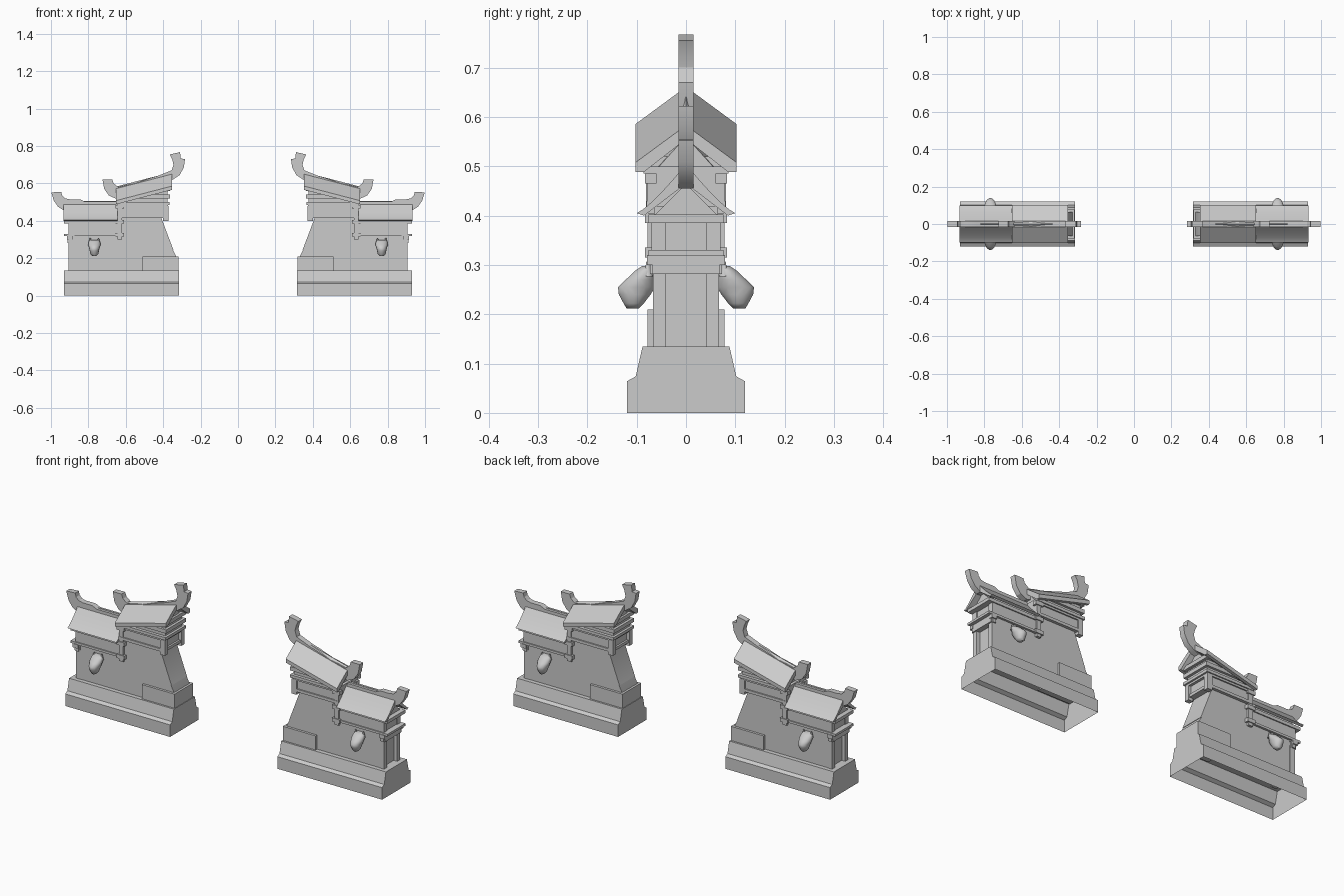
import bpy, bmesh, math
from mathutils import Vector

cube = bpy.data.objects.get("Cube")
if cube:
    bpy.data.objects.remove(cube)

stone = bpy.data.materials.new("grey stone")
stone.use_nodes = True
colour = (0.6, 0.6, 0.6, 1)
stone.diffuse_color = colour
stone.node_tree.nodes["Principled BSDF"].inputs["Base Color"].default_value = colour


def finish(name, bm, smooth=None, mirror_y=False):
    """Make the object and mirror it to the other gate half."""
    bmesh.ops.recalc_face_normals(bm, faces=bm.faces)
    mesh = bpy.data.meshes.new(name)
    bm.to_mesh(mesh)
    bm.free()
    mesh.materials.append(stone)
    ob = bpy.data.objects.new(name, mesh)
    bpy.context.collection.objects.link(ob)
    mod = ob.modifiers.new("Mirror", 'MIRROR')
    mod.use_axis = (True, mirror_y, False)
    mod.use_mirror_merge = False
    if smooth:
        bpy.ops.object.select_all(action='DESELECT')
        ob.select_set(True)
        bpy.context.view_layer.objects.active = ob
        bpy.ops.object.shade_smooth_by_angle(angle=math.radians(smooth))
    return ob


def prism(name, start, end, smooth=None, mirror_y=False, open_bottom=False):
    """Join two matching outlines with side faces and caps."""
    bm = bmesh.new()
    a = [bm.verts.new(p) for p in start]
    b = [bm.verts.new(p) for p in end]
    bm.faces.new(a)
    bm.faces.new(b[::-1])
    n = len(a)
    for i in range(n - 1 if open_bottom else n):
        j = (i + 1) % n
        bm.faces.new((a[i], b[i], b[j], a[j]))
    return finish(name, bm, smooth, mirror_y)


def plate(name, outline, half, smooth=None):
    """Side outline (x, z) extruded through the depth."""
    return prism(name, [(x, -half, z) for x, z in outline],
                 [(x, half, z) for x, z in outline], smooth)


def bar(name, outline, x0, x1, rise=0, smooth=None, **kw):
    """Cross-section (y, z) extruded along x, rising towards x0."""
    return prism(name, [(x0, y, z + rise) for y, z in outline],
                 [(x1, y, z) for y, z in outline], smooth, **kw)


def box(name, x0, x1, half, z0, z1):
    return plate(name, [(x0, z0), (x1, z0), (x1, z1), (x0, z1)], half)


def side_box(name, x0, x1, y0, y1, z0, z1):
    return bar(name, [(y0, z0), (y1, z0), (y1, z1), (y0, z1)], x0, x1, mirror_y=True)


def both_sides(right):
    return right + [(-y, z) for y, z in right[::-1] if y > 0]


# Hollow stepped plinth, open underneath
bar("plinth", both_sides([(0.12, 0), (0.12, 0.064), (0.102, 0.074), (0.088, 0.135)]),
    0.315, 0.93, open_bottom=True)
box("foot_block", 0.318, 0.51, 0.078, 0.13, 0.21)

# Wall with a scooped opening
scoop = [(0.345 + 0.112 * math.cos(t), 0.33 + 0.086 * math.sin(t))
         for t in [math.radians(-90 + 180 * i / 16) for i in range(17)]]
plate("wall", [(0.885, 0.135), (0.885, 0.42), (0.64, 0.42), (0.64, 0.5), (0.41, 0.5),
               (0.41, 0.415)] + [p for p in scoop if p[0] > 0.41 or p[1] < 0.33]
      + [(0.33, 0.21), (0.33, 0.135)], 0.065, 30)

# Outer end: corner posts, crosspiece and gable
side_box("corner_post", 0.875, 0.905, 0.042, 0.067, 0.13, 0.29)
box("end_crosspiece", 0.88, 0.912, 0.068, 0.282, 0.318)
side_box("upper_corner_post", 0.875, 0.905, 0.042, 0.07, 0.31, 0.4)
bar("low_gable", [(-0.065, 0.4), (0.065, 0.4), (0, 0.465)], 0.87, 0.905)

# Beams below the low roof
box("lower_beam", 0.64, 0.93, 0.076, 0.318, 0.33)
box("lower_beam_core", 0.64, 0.9, 0.07, 0.33, 0.385)
box("upper_beam", 0.64, 0.93, 0.076, 0.385, 0.402)
for z0, z1, x1 in ((0.282, 0.3, 0.905), (0.3, 0.32, 0.915)):
    side_box("corner_bracket", 0.885, x1, 0.06, 0.079 if z0 > 0.29 else 0.073, z0, z1)

# Post and brackets where the two roofs meet
side_box("junction_post", 0.62, 0.645, 0.06, 0.078, 0.3, 0.49)
for z0, z1 in ((0.315, 0.335), (0.385, 0.405), (0.465, 0.485)):
    side_box("junction_bracket", 0.61, 0.655, 0.06, 0.083, z0, z1)

# Stepped layers carrying the high roof
layers = ((0.378, 0.415, 0.43, 0.08), (0.388, 0.43, 0.475, 0.073),
          (0.374, 0.475, 0.485, 0.08), (0.365, 0.485, 0.5, 0.086))
for x0, z0, z1, half in layers:
    box("bracket_layer", x0, 0.645, half, z0, z1)
for i in range(4):
    z = 0.5 + 0.02 * i
    x0 = 0.378 if i % 2 == 0 else 0.364
    box("eave_layer", x0, 0.625 - 0.066 * i, 0.07 if i % 2 == 0 else 0.082, z, z + 0.02)
for y in (0.056,):
    side_box("end_bracket", 0.372, 0.4, y, y + 0.025, 0.4, 0.48)

# Low roof with gently hollow slopes
slope = [(0.1 * (1 - i / 8), 0.405 + 0.1 * (i / 8) ** 1.25) for i in range(9)]
low = both_sides(slope[:-1] + [(0.0, 0.505)])
under = [(-0.085, 0.4), (0, 0.465), (0.085, 0.4)]
bar("low_roof", low + under, 0.645, 0.932, smooth=35)

# High roof rising towards the opening
high = [(0.102, 0.508), (0, 0.583), (-0.102, 0.508),
        (-0.102, 0.488), (-0.086, 0.488), (0, 0.555), (0.086, 0.488), (0.102, 0.488)]
bar("high_roof", high, 0.352, 0.652, rise=0.078)
bar("high_gable", [(-0.065, 0.488), (0.065, 0.488), (0, 0.56)], 0.375, 0.63, rise=0.07)

# Ridges with upswept horns
plate("low_ridge", [(0.65, 0.47), (0.93, 0.455), (0.962, 0.475), (0.985, 0.508),
                    (0.998, 0.552), (0.945, 0.555), (0.94, 0.535), (0.925, 0.52),
                    (0.9, 0.515), (0.845, 0.515), (0.82, 0.503), (0.65, 0.503)], 0.015, 30)
plate("high_ridge", [(0.652, 0.518), (0.69, 0.535), (0.715, 0.57), (0.725, 0.622),
                     (0.673, 0.622), (0.665, 0.6), (0.64, 0.58), (0.6, 0.59),
                     (0.55, 0.6), (0.47, 0.628), (0.43, 0.64), (0.355, 0.67),
                     (0.345, 0.7), (0.352, 0.73), (0.365, 0.755), (0.31, 0.767),
                     (0.306, 0.733), (0.283, 0.73), (0.29, 0.685), (0.312, 0.645),
                     (0.352, 0.618)], 0.015, 30)

# Carved animal heads on both faces of the wall
bm = bmesh.new()
rings = ((0.212, 0.108, 0.01, 0.013), (0.222, 0.106, 0.021, 0.021),
         (0.24, 0.104, 0.025, 0.033), (0.255, 0.1, 0.028, 0.039),
         (0.27, 0.093, 0.033, 0.03), (0.288, 0.083, 0.031, 0.021),
         (0.298, 0.075, 0.024, 0.014))
loops = []
for z, y, rx, ry in rings:
    loops.append([bm.verts.new((0.768 + rx * math.cos(a), y + ry * math.sin(a), z))
                  for a in [math.tau * k / 14 for k in range(14)]])
for lower, upper in zip(loops, loops[1:]):
    for k in range(14):
        m = (k + 1) % 14
        bm.faces.new((lower[k], lower[m], upper[m], upper[k]))
bm.faces.new(loops[0][::-1])
bm.faces.new(loops[-1])
finish("carved_head", bm, 50, True)

# Ears of the carved heads
bm = bmesh.new()
for x in (0.746, 0.79):
    made = bmesh.ops.create_cone(bm, cap_ends=True, segments=8, radius1=0.01,
                                 radius2=0.003, depth=0.03)
    bmesh.ops.translate(bm, verts=made["verts"], vec=Vector((x, 0.077, 0.292)))
finish("carved_ear", bm, 50, True)
